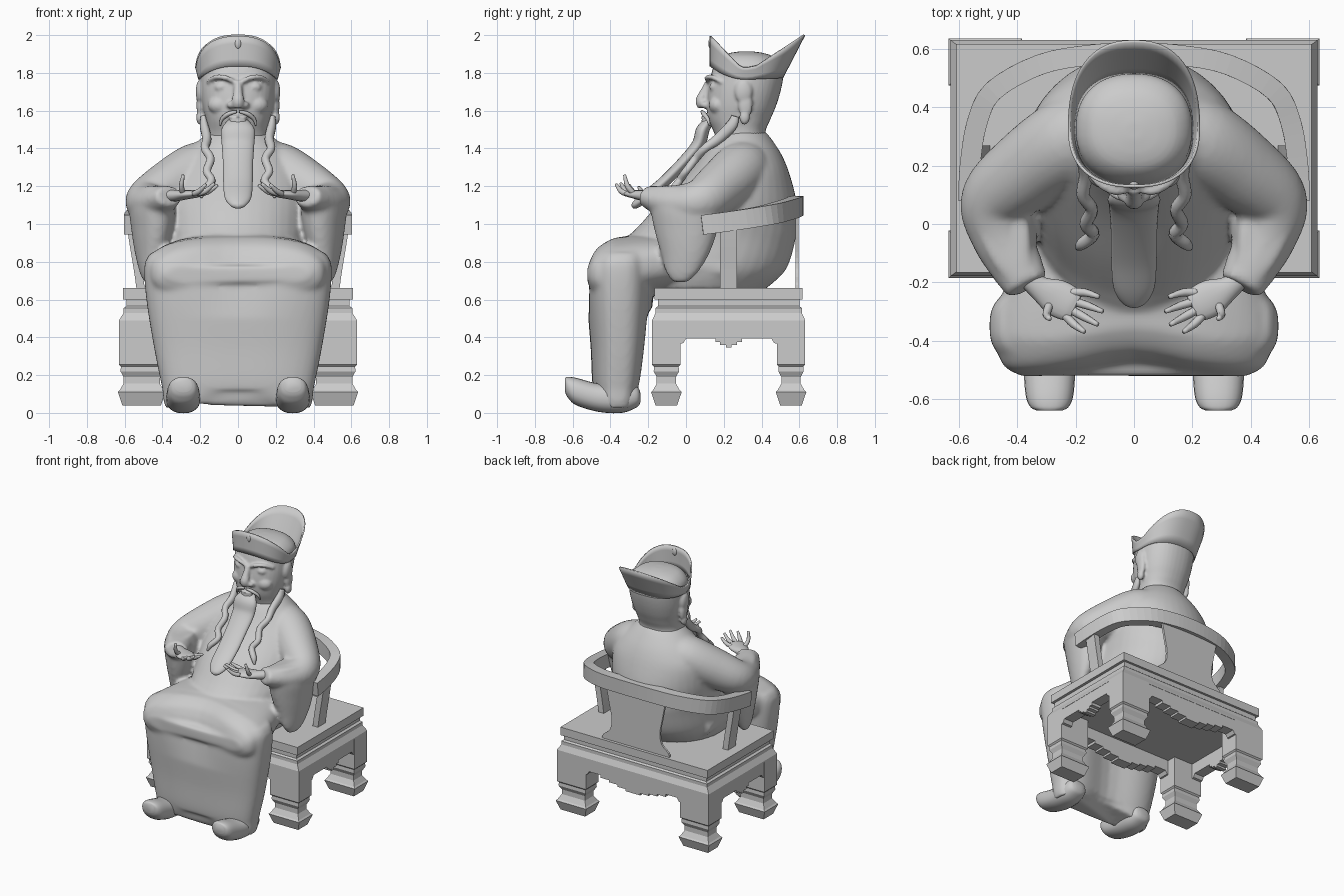
import bpy, bmesh, math
from mathutils import Vector, Matrix


def spline(pts, steps):
    """Catmull-Rom resampling of tuples of any length."""
    if steps < 2:
        return [tuple(p) for p in pts]
    out, last = [], len(pts) - 1
    for i in range(last):
        p = [pts[min(max(i + d, 0), last)] for d in (-1, 0, 1, 2)]
        for k in range(steps):
            t = k / steps
            out.append(tuple(0.5 * (2 * b + (c - a) * t + (2 * a - 5 * b + 4 * c - d) * t * t
                                    + (3 * b - a - 3 * c + d) * t ** 3) for a, b, c, d in zip(*p)))
    return out + [tuple(pts[-1])]


def shape(sides, power):
    """Unit superellipse outline; four sides gives a square."""
    if sides == 4:
        return [(1, 1), (-1, 1), (-1, -1), (1, -1)]
    f = lambda v: math.copysign(abs(v) ** (2 / power), v)
    return [(f(math.cos(2 * math.pi * i / sides)), f(math.sin(2 * math.pi * i / sides))) for i in range(sides)]


def tube(bm, secs, up=(0, 0, 1), axis=None, power=2, sides=24, steps=5, mirror=False):
    """Sweep sections (x, y, z, half width, half height) along their path."""
    secs = spline(secs, steps)
    out = shape(sides, power)
    for s in ((1, -1) if mirror else (1,)):
        rings = []
        for i, (x, y, z, w, h) in enumerate(secs):
            a, b = secs[max(i - 1, 0)], secs[min(i + 1, len(secs) - 1)]
            t = Vector(axis) if axis else (Vector(b[:3]) - Vector(a[:3])).normalized()
            side = t.cross(Vector(up)).normalized()
            top = side.cross(t)
            w, h = max(w, .002), max(h, .002)
            ring = [Vector((x, y, z)) + side * w * u + top * h * v for u, v in out]
            rings.append([bm.verts.new((p.x * s, p.y, p.z)) for p in ring])
        n = len(out)
        for r, q in zip(rings, rings[1:]):
            for i in range(n):
                bm.faces.new((r[i], r[(i + 1) % n], q[(i + 1) % n], q[i]))
        bm.faces.new(rings[0])
        bm.faces.new(rings[-1])


def stack_z(bm, rows, **kw):
    """Rows of (z, front y, back y, half width)."""
    tube(bm, [(0, (f + b) / 2, z, w, (b - f) / 2) for z, f, b, w in rows], up=(0, 1, 0), axis=(0, 0, 1), **kw)


def stack_y(bm, rows, x=0, **kw):
    """Rows of (y, low z, high z, half width)."""
    tube(bm, [(x, y, (l + h) / 2, w, (h - l) / 2) for y, l, h, w in rows], axis=(0, 1, 0), **kw)


def ball(bm, loc, rad, mirror=False):
    for s in ((1, -1) if mirror else (1,)):
        m = Matrix.Translation((loc[0] * s, loc[1], loc[2])) @ Matrix.Diagonal((*rad, 1))
        bmesh.ops.create_uvsphere(bm, u_segments=20, v_segments=12, radius=1, matrix=m)


def prism(bm, pts, place, depth):
    """Extrude an outline by depth; place maps (u, v, d) to a position."""
    a = [bm.verts.new(place(u, v, 0)) for u, v in pts]
    b = [bm.verts.new(place(u, v, depth)) for u, v in pts]
    n = len(a)
    bm.faces.new(a)
    bm.faces.new(b)
    for i in range(n):
        bm.faces.new((a[i], a[(i + 1) % n], b[(i + 1) % n], b[i]))


def finish(name, bm, smooth=True, voxel=0, relax=0):
    bmesh.ops.recalc_face_normals(bm, faces=bm.faces)
    me = bpy.data.meshes.new(name)
    for f in bm.faces:
        f.smooth = smooth
    bm.to_mesh(me)
    bm.free()
    ob = bpy.data.objects.new(name, me)
    bpy.context.collection.objects.link(ob)
    if voxel:
        m = ob.modifiers.new("fuse", 'REMESH')
        m.mode, m.voxel_size, m.use_smooth_shade = 'VOXEL', voxel, True
    if relax:
        m = ob.modifiers.new("relax", 'SMOOTH')
        m.iterations, m.factor = relax, .5
    return ob


# Robe: lap and skirt first, shaped with a dip between the knees and a wavy hem
bm = bmesh.new()
stack_y(bm, [(-.525, .68, .79, .38), (-.49, .6, .875, .445), (-.42, .56, .925, .475), (-.36, .57, .935, .485),
             (-.2, .62, .945, .44), (0, .66, .94, .385), (.25, .66, .86, .365)], power=2.6, sides=60)
stack_z(bm, [(.06, -.47, -.25, .385), (.15, -.495, -.22, .405), (.35, -.505, -.195, .445), (.6, -.525, -.175, .485),
             (.78, -.53, -.17, .495), (.85, -.505, -.17, .46)], power=2.8, sides=72)
for v in bm.verts:
    mid = math.exp(-(v.co.x / .2) ** 2)
    if v.co.y < -.33:
        v.co.y += .055 * mid * min(max((v.co.z - .5) / .3, 0), 1)
    elif v.co.z < .55 and v.co.y < -.1:
        v.co.y -= .07 * mid
    if v.co.z < .12:
        v.co.z += .04 * mid - .035 * (1 - mid)
# Torso and hanging sleeves, all fused into one skin
stack_z(bm, [(.655, -.3, .42, .33), (.76, -.36, .53, .37), (.92, -.31, .58, .37), (1.0, -.24, .585, .375),
             (1.12, -.135, .585, .38), (1.26, .0, .55, .36), (1.36, .08, .51, .29), (1.44, .13, .46, .21),
             (1.49, .17, .42, .15)], sides=40)
tube(bm, [(.10, .33, 1.33, .13, .12), (.22, .285, 1.285, .15, .145), (.36, .19, 1.20, .14, .14),
          (.475, .085, 1.125, .12, .12), (.46, -.03, 1.11, .105, .10), (.40, -.15, 1.13, .09, .075),
          (.365, -.215, 1.15, .075, .055)], mirror=True)
tube(bm, [(.45, .0, 1.20, .08, .19), (.455, .0, 1.1, .115, .195), (.455, .0, .97, .105, .172),
          (.465, -.005, .84, .075, .13), (.475, -.022, .74, .04, .085), (.475, -.03, .69, .018, .035)],
     up=(.25, .97, 0), axis=(0, 0, -1), mirror=True)
finish("robe", bm, voxel=.014, relax=5)

# Head with face features and ears
bm = bmesh.new()
stack_z(bm, [(1.38, .18, .44, .17), (1.48, .15, .42, .16), (1.55, .12, .445, .17), (1.62, .11, .475, .187),
             (1.70, .115, .50, .198), (1.78, .13, .515, .20), (1.84, .15, .51, .195), (1.885, .185, .465, .155),
             (1.905, .23, .41, .1), (1.914, .29, .35, .03)], power=2.25, sides=40)
tube(bm, [(0, .125, 1.755, .02, .02), (0, .1, 1.70, .024, .025), (0, .08, 1.65, .033, .03),
          (0, .085, 1.615, .025, .02)], up=(0, 1, 0))
ball(bm, (.036, .105, 1.63), (.024, .03, .02), True)
tube(bm, [(.025, .115, 1.755, .012, .012), (.07, .115, 1.775, .016, .014), (.125, .145, 1.775, .014, .013),
          (.165, .19, 1.75, .008, .008)], mirror=True, sides=12)
ball(bm, (.085, .15, 1.725), (.04, .026, .025), True)
ball(bm, (.095, .17, 1.63), (.065, .05, .05), True)
for z in (1.565, 1.54):
    ball(bm, (0, .105, z), (.05, .025, .012))
for y, z, r in ((.305, 1.70, (.024, .047, .065)), (.315, 1.63, (.02, .038, .07)), (.31, 1.565, (.022, .028, .04))):
    ball(bm, (.2, y, z), r, True)
finish("head", bm, voxel=.009, relax=2)

# Beard, moustache and side braids
bm = bmesh.new()
tube(bm, [(0, .13, 1.55, .05, .02), (0, .09, 1.50, .088, .035), (0, .065, 1.42, .086, .035), (0, -.01, 1.33, .08, .032),
          (0, -.12, 1.22, .078, .03), (0, -.22, 1.14, .07, .028), (0, -.27, 1.10, .04, .02),
          (0, -.285, 1.09, .008, .008)], up=(0, 1, 0))
finish("beard", bm)
bm = bmesh.new()
tube(bm, [(.008, .085, 1.595, .008, .008), (.05, .095, 1.583, .013, .012), (.085, .115, 1.555, .01, .01),
          (.095, .125, 1.52, .004, .004)], sides=10, mirror=True)
finish("moustache", bm)
bm = bmesh.new()
tube(bm, [(.185, .26, 1.57, .012, .02), (.18, .24, 1.52, .022, .03), (.165, .17, 1.45, .024, .028),
          (.175, .10, 1.40, .022, .022), (.145, .05, 1.345, .022, .022), (.165, .0, 1.28, .022, .02),
          (.14, -.035, 1.23, .022, .02), (.18, -.07, 1.18, .02, .018), (.195, -.085, 1.14, .006, .006)],
     sides=12, mirror=True)
finish("side_braids", bm)

# Hat: a flaring band, high at front and back, low at the sides
bm = bmesh.new()
N, rows = 64, []
for i, (c, s) in enumerate(shape(N, 2.4)):   # s = -1 front, +1 back
    e = abs(s)
    low = Vector((.205 * c, .32 + .19 * s, 1.765 + (.07 * e * e if s < 0 else .01 * e)))
    y = .33 + (.2 if s < 0 else .297) * s
    slope = max(.29 - y, 0) * 1.03 + max(y - .36, 0) * .64
    high = Vector((.222 * c, y, 1.83 + slope))
    rows.append([bm.verts.new(low.lerp(high, k / 4)) for k in range(5)])
for i in range(N):
    p, q = rows[i], rows[(i + 1) % N]
    for k in range(4):
        bm.faces.new((p[k], q[k], q[k + 1], p[k + 1]))
hat = finish("hat_band", bm)
m = hat.modifiers.new("thickness", 'SOLIDIFY')
m.thickness, m.offset = .01, 0
bm = bmesh.new()
ball(bm, (0, .132, 1.955), (.018, .014, .03))
finish("hat_button", bm)

# Hands: palms up, fingers reaching inward
bm = bmesh.new()
tube(bm, [(.39, -.16, 1.15, .035, .03), (.33, -.215, 1.15, .04, .03), (.27, -.25, 1.155, .062, .024),
          (.22, -.275, 1.16, .06, .02), (.20, -.285, 1.165, .045, .012)], sides=16, mirror=True)
for base, mid, tip in (((.22, -.235, 1.16), (.17, -.235, 1.17), (.12, -.25, 1.195)),
                       ((.21, -.265, 1.16), (.16, -.28, 1.17), (.108, -.30, 1.205)),
                       ((.215, -.295, 1.16), (.17, -.32, 1.175), (.125, -.345, 1.215)),
                       ((.235, -.315, 1.16), (.205, -.345, 1.175), (.17, -.37, 1.21)),
                       ((.29, -.275, 1.16), (.30, -.31, 1.20), (.29, -.325, 1.26))):
    tube(bm, [(*base, .015, .015), (*mid, .014, .014), (*tip, .008, .008)], up=(.2, .3, 1),
         sides=10, steps=3, mirror=True)
finish("hands", bm)

# Shoes with upturned toes
bm = bmesh.new()
stack_y(bm, [(-.64, .11, .185, .045), (-.625, .08, .19, .068), (-.58, .04, .185, .083), (-.46, .005, .155, .09),
             (-.34, .0, .16, .09), (-.26, .03, .14, .07), (-.24, .06, .1, .03)], x=.29, power=2.3, mirror=True)
finish("shoes", bm)

# Chair seat with moulded edge
CY = .226
bm = bmesh.new()
tube(bm, [(0, CY, z, w, h) for z, w, h in ((.66, .61, .392), (.60, .61, .392), (.60, .59, .375), (.565, .59, .375),
     (.555, .605, .387), (.53, .605, .387), (.49, .63, .405), (.48, .63, .405))],
     up=(0, 1, 0), axis=(0, 0, 1), sides=4, steps=1)
finish("seat", bm, smooth=False)

# Turned-block legs
bm = bmesh.new()
for y in (-.104, .556):
    tube(bm, [(.51, y, z, .12 - d, .075 - d) for z, d in ((.48, 0), (.255, 0), (.245, .01), (.22, .008), (.19, .024),
         (.155, .024), (.12, .004), (.11, -.006), (.04, .018))],
         up=(0, 1, 0), axis=(0, 0, 1), sides=4, steps=1, mirror=True)
finish("legs", bm, smooth=False)

# Stepped aprons between the legs
def apron(half, steps):
    right = [(half, .49), (half, .365), (half - .02, .37), (half - .035, .395)] + steps
    return right + [(-u, v) for u, v in reversed(right)]

bm = bmesh.new()
side = apron(.26, [(.07, .395), (.07, .375), (.045, .375), (.045, .36), (.015, .36), (.015, .345)])
long = apron(.40, [(.27, .395), (.27, .375), (.2, .375), (.2, .36), (.13, .36), (.13, .345), (.06, .345), (.06, .33)])
for s in (1, -1):
    prism(bm, side, lambda u, v, d: (s * (.628 - d), CY + u, v), .08)
    prism(bm, long, lambda u, v, d: (u, CY + s * (.403 - d), v), .08)
finish("aprons", bm, smooth=False)

# Curved arm and back rail
half = [(.568, .085, .995), (.563, .2, 1.01), (.538, .35, 1.033), (.48, .46, 1.055), (.32, .548, 1.08), (.15, .58, 1.093)]
path = half + [(0, .587, 1.097)] + [(-x, y, z) for x, y, z in reversed(half)]
bm = bmesh.new()
tube(bm, [(*p, .035, .052) for p in path], sides=4, steps=4)
finish("arm_rail", bm, smooth=False)

# Arm posts and back splat
bm = bmesh.new()
tube(bm, [(.515, .225, .655, .022, .045), (.53, .225, .76, .022, .045), (.55, .225, .88, .022, .045),
          (.565, .225, .98, .022, .045)], up=(0, 1, 0), axis=(0, 0, 1), sides=4, steps=3, mirror=True)
finish("arm_posts", bm, smooth=False)
bm = bmesh.new()
right = spline([(.28, .655), (.27, .69), (.215, .74), (.2, .82), (.22, .93), (.25, 1.08)], 3)
prism(bm, right + [(-u, v) for u, v in reversed(right)], lambda u, v, d: (u, .58 + d, v), .016)
finish("back_splat", bm, smooth=False)
